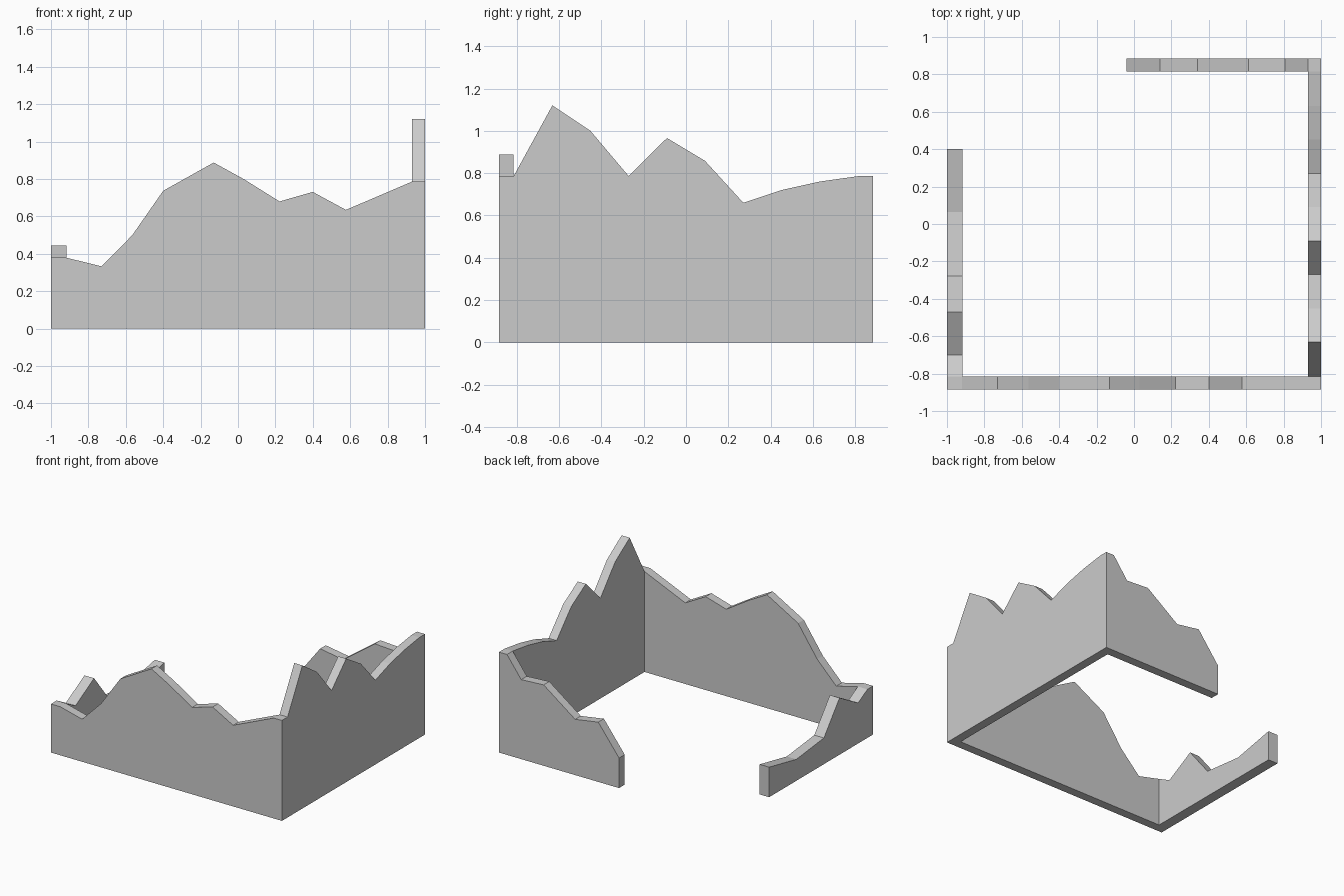
import bpy, bmesh

if "Cube" in bpy.data.objects:
    bpy.data.objects.remove(bpy.data.objects["Cube"])

Y = 0.885          # half depth of the enclosure
YI = 0.815         # inner face of the front and back walls


def wall(name, axis, lo, hi, ridge):
    """Extrude a jagged profile; ridge = (position along axis, height), lo..hi = thickness."""
    outline = [(ridge[0][0], 0)] + ridge + [(ridge[-1][0], 0)]
    bm = bmesh.new()

    def vert(p, t):
        return bm.verts.new((p[0], t, p[1]) if axis == 'X' else (t, p[0], p[1]))

    face = bm.faces.new([vert(p, lo) for p in outline])
    ext = bmesh.ops.extrude_face_region(bm, geom=[face])
    moved = [g for g in ext['geom'] if isinstance(g, bmesh.types.BMVert)]
    d = hi - lo
    bmesh.ops.translate(bm, verts=moved, vec=(0, d, 0) if axis == 'X' else (d, 0, 0))
    bmesh.ops.recalc_face_normals(bm, faces=bm.faces)
    mesh = bpy.data.meshes.new(name)
    bm.to_mesh(mesh)
    bm.free()
    obj = bpy.data.objects.new(name, mesh)
    bpy.context.collection.objects.link(obj)
    return obj


# Full-width front wall, including both front corners
wall("front_wall", 'X', -Y, -YI, [
    (-1, 0.38), (-0.92, 0.38), (-0.73, 0.333), (-0.565, 0.50), (-0.40, 0.737),
    (-0.13, 0.888), (0.03, 0.80), (0.222, 0.68), (0.40, 0.731),
    (0.577, 0.635), (0.93, 0.786), (1, 0.786)])

# Tall right wall, including the back right corner
wall("right_wall", 'Y', 0.93, 1, [
    (-YI, 0.786), (-0.632, 1.12), (-0.452, 1.0), (-0.271, 0.786),
    (-0.09, 0.966), (0.09, 0.858), (0.271, 0.66), (0.452, 0.72),
    (0.632, 0.76), (YI, 0.786), (Y, 0.786)])

# Broken back wall
wall("back_wall", 'X', YI, Y, [
    (-0.04, 0.235), (0.14, 0.468), (0.34, 0.436), (0.613, 0.633),
    (0.807, 0.622), (0.93, 0.786)])

# Broken left wall
wall("left_wall", 'Y', -1, -0.917, [
    (-YI, 0.38), (-0.70, 0.318), (-0.47, 0.445), (-0.277, 0.205),
    (0.063, 0.168), (0.40, 0.235)])
